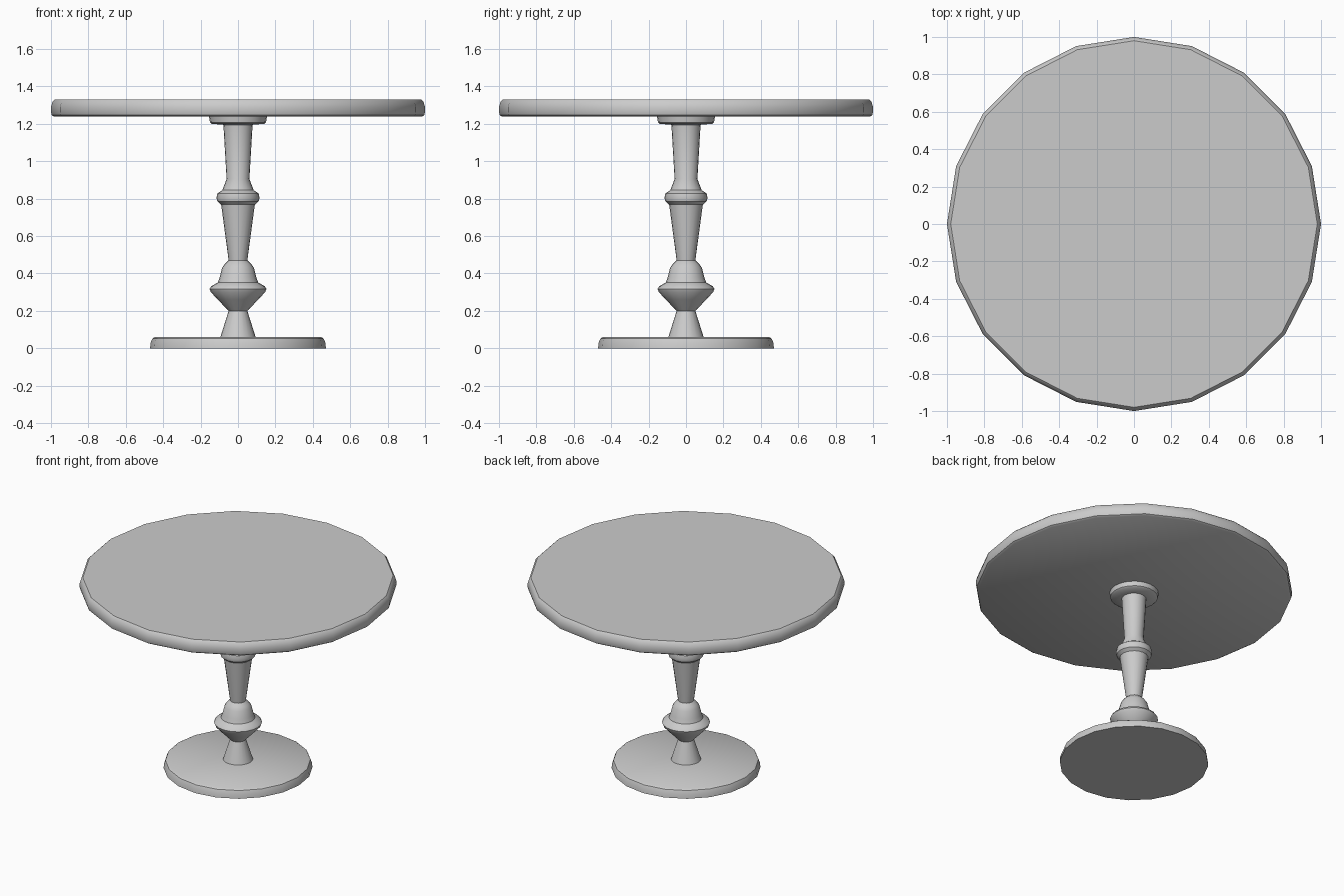
import bpy, bmesh
from math import cos, sin, tau

if "Cube" in bpy.data.objects:
    bpy.data.objects.remove(bpy.data.objects["Cube"])

SIDES = 20


def lathe(name, profile):
    """Revolve (radius, height) points round z and cap both ends."""
    bm = bmesh.new()
    rings = [[bm.verts.new((r * cos(tau * i / SIDES), r * sin(tau * i / SIDES), z))
              for i in range(SIDES)] for r, z in profile]
    for lo, hi in zip(rings, rings[1:]):
        for i in range(SIDES):
            j = (i + 1) % SIDES
            bm.faces.new((lo[i], lo[j], hi[j], hi[i]))
    bm.faces.new(rings[0][::-1])
    bm.faces.new(rings[-1])
    mesh = bpy.data.meshes.new(name)
    bm.to_mesh(mesh)
    bm.free()
    obj = bpy.data.objects.new(name, mesh)
    bpy.context.collection.objects.link(obj)
    bpy.ops.object.select_all(action='DESELECT')
    obj.select_set(True)
    bpy.context.view_layer.objects.active = obj
    bpy.ops.object.shade_smooth_by_angle(angle=0.6)
    return obj


# Round foot plate
lathe("base", [(0.47, 0), (0.467, 0.03), (0.458, 0.052), (0.445, 0.06)])

# Turned column, from the foot up to the flange under the top
lathe("pedestal", [
    (0.096, 0.055), (0.05, 0.2), (0.108, 0.26), (0.145, 0.30), (0.152, 0.318),
    (0.143, 0.332), (0.108, 0.352), (0.098, 0.38), (0.085, 0.43), (0.07, 0.452),
    (0.05, 0.47), (0.09, 0.768), (0.11, 0.785), (0.115, 0.805), (0.11, 0.828),
    (0.084, 0.845), (0.061, 0.905), (0.078, 1.195), (0.14, 1.2),
    (0.15, 1.208), (0.155, 1.238)])

# Table top with rounded rim
lathe("table_top", [
    (0.982, 1.238), (0.995, 1.246), (1.0, 1.262), (1.0, 1.29),
    (0.992, 1.318), (0.98, 1.33)])
